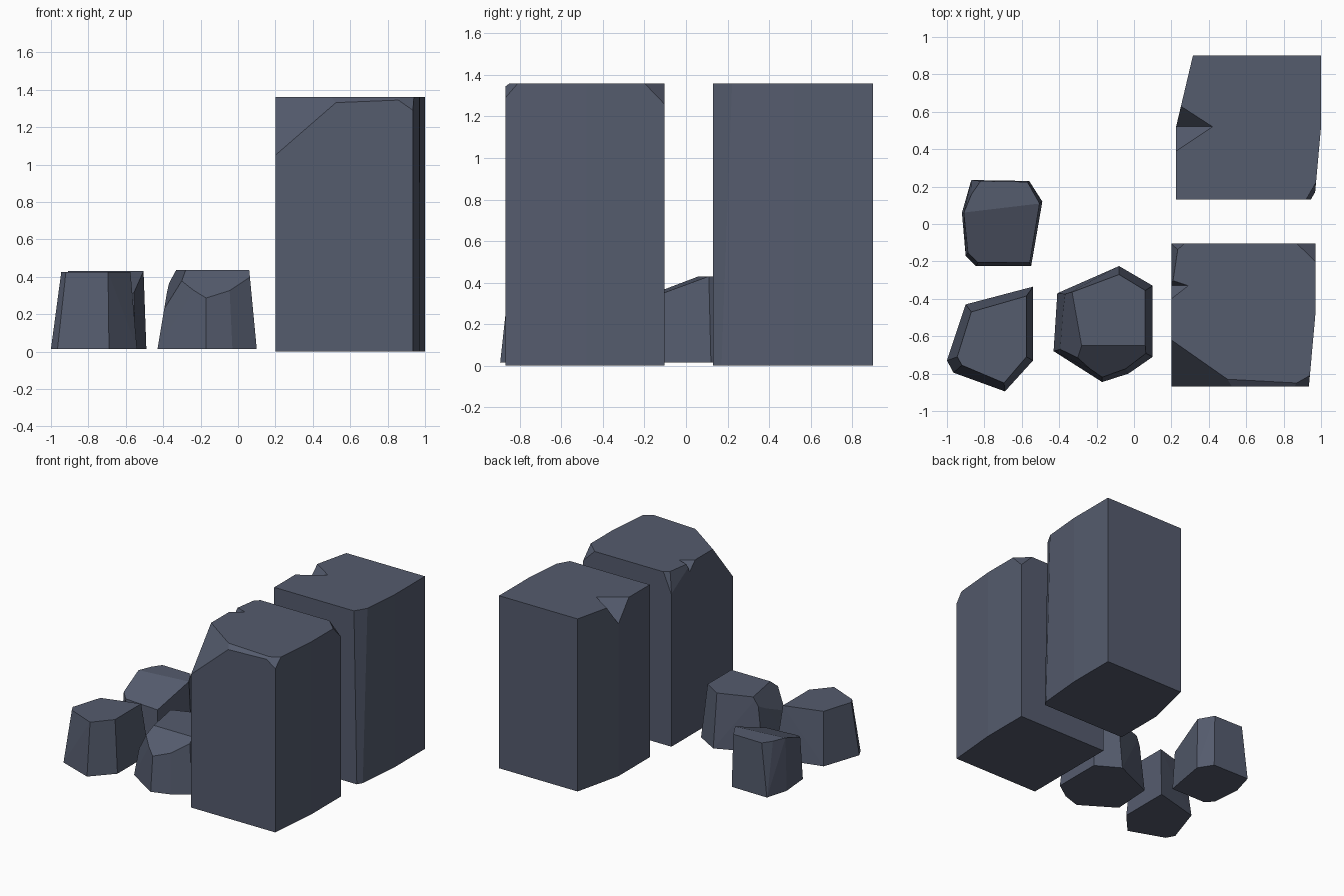
import bpy, bmesh
from mathutils import Vector

if "Cube" in bpy.data.objects:
    bpy.data.objects.remove(bpy.data.objects["Cube"])

slate = bpy.data.materials.new("slate_grey")
slate.diffuse_color = (0.09, 0.106, 0.155, 1)
slate.use_nodes = True
slate.node_tree.nodes["Principled BSDF"].inputs["Base Color"].default_value = slate.diffuse_color


def hull(points):
    """Convex solid around points, with flat regions merged."""
    bm = bmesh.new()
    for p in points:
        bm.verts.new(p)
    res = bmesh.ops.convex_hull(bm, input=bm.verts[:])
    loose = [v for v in bm.verts if not v.link_faces]
    bmesh.ops.delete(bm, geom=loose, context='VERTS')
    bmesh.ops.remove_doubles(bm, verts=bm.verts[:], dist=0.0005)
    bmesh.ops.dissolve_limit(bm, angle_limit=0.02, verts=bm.verts[:], edges=bm.edges[:])
    bmesh.ops.recalc_face_normals(bm, faces=bm.faces[:])
    return bm


def chip(points, plane):
    """Slice off the side of a three-point plane that faces away from the middle."""
    a, b, c = map(Vector, plane)
    n = (b - a).cross(c - a).normalized()
    mid = sum(points, Vector()) / len(points)
    if n.dot(mid - a) > 0:
        n = -n
    bm = hull(points)
    bmesh.ops.bisect_plane(bm, geom=bm.verts[:] + bm.edges[:] + bm.faces[:],
                           plane_co=a, plane_no=n, clear_outer=True)
    out = [v.co.copy() for v in bm.verts]
    bm.free()
    return out


def make(name, bm):
    me = bpy.data.meshes.new(name)
    bm.to_mesh(me)
    bm.free()
    me.materials.append(slate)
    ob = bpy.data.objects.new(name, me)
    bpy.context.collection.objects.link(ob)
    return ob


def stone(name, base, top, z0, z1, chips):
    pts = [Vector((x, y, z0)) for x, y in base] + [Vector((x, y, z1)) for x, y in top]
    for plane in chips:
        pts = chip(pts, plane)
    return make(name, hull(pts))


def notch(ob, apex, p1, p2, low):
    """Cut a wedge whose crease runs from apex to low, opening past p1 and p2."""
    apex, p1, p2, low = map(Vector, (apex, p1, p2, low))
    mid = (apex + low) / 2
    cutter = make("notch_cutter", hull([apex * 2 - low, low * 2 - apex,
                                        p1 * 3 - mid * 2, p2 * 3 - mid * 2]))
    cutter.hide_render = True
    mod = ob.modifiers.new("notch", 'BOOLEAN')
    mod.operation, mod.solver, mod.object = 'DIFFERENCE', 'EXACT', cutter
    dg = bpy.context.evaluated_depsgraph_get()
    me = bpy.data.meshes.new_from_object(ob.evaluated_get(dg))
    ob.modifiers.clear()
    ob.data = me
    bpy.data.objects.remove(cutter)


H = 1.36

# Front tall block with chipped top corners
outline = [(.2, -.87), (.935, -.87), (.97, -.48), (.97, -.104), (.2, -.104)]
front_block = stone("front_tall_block", outline, outline, 0, H, [
    [(.2, -.62, H), (.5, -.83, H), (.2, -.87, 1.05)],
    [(.5, -.83, H), (.87, -.85, H), (.5, -.87, 1.33)],
    [(.87, -.85, H), (.94, -.81, H), (.935, -.87, 1.29)],
    [(.87, -.104, H), (.97, -.2, H), (.97, -.104, 1.26)],
    [(.23, -.14, H), (.27, -.104, H), (.2, -.104, 1.2)],
    [(.235, -.13, H), (.2, -.36, H), (.2, -.13, 1.22)]])
notch(front_block, (.29, -.33, H), (.2, -.3, H), (.2, -.4, H), (.2, -.33, 1.29))

# Back tall block with one slanted corner
outline = [(.225, .13), (.965, .13), (1, .52), (1, .9), (.315, .9), (.225, .52)]
back_block = stone("back_tall_block", outline, outline, 0, H, [
    [(.92, .13, H), (.972, .22, H), (.945, .13, 0)]])
notch(back_block, (.42, .52, H), (.25, .63, H), (.225, .39, H), (.225, .52, 1.2))

# Front left small rock
stone("front_left_rock",
      [(-1, -.73), (-.9, -.43), (-.54, -.335), (-.54, -.73), (-.69, -.895), (-.965, -.795)],
      [(-.945, -.71), (-.87, -.47), (-.575, -.385), (-.575, -.71), (-.695, -.85), (-.92, -.755)],
      .015, .425, [])

# Back left small rock with sloping top
stone("back_left_rock",
      [(-.92, .06), (-.87, .235), (-.56, .23), (-.49, .12), (-.55, -.225), (-.845, -.225), (-.9, -.17)],
      [(-.91, .06), (-.84, .23), (-.57, .225), (-.505, .11), (-.56, -.2), (-.83, -.2), (-.885, -.15)],
      .015, .43, [
          [(-.92, .06, .43), (-.5, .11, .43), (-.7, -.22, .315)],
          [(-.91, .1, .43), (-.82, .23, .43), (-.87, .234, .015)]])

# Middle small rock with chipped front and left
stone("middle_rock",
      [(-.43, -.68), (-.41, -.37), (-.08, -.225), (.1, -.33), (.1, -.71), (-.03, -.8), (-.17, -.845)],
      [(-.36, -.66), (-.36, -.375), (-.08, -.27), (.06, -.355), (.06, -.69), (-.05, -.765), (-.17, -.805)],
      .015, .435, [
          [(-.28, -.65, .435), (.06, -.65, .435), (-.17, -.815, .29)],
          [(-.28, -.65, .435), (-.33, -.37, .435), (-.385, -.62, .26)]])
